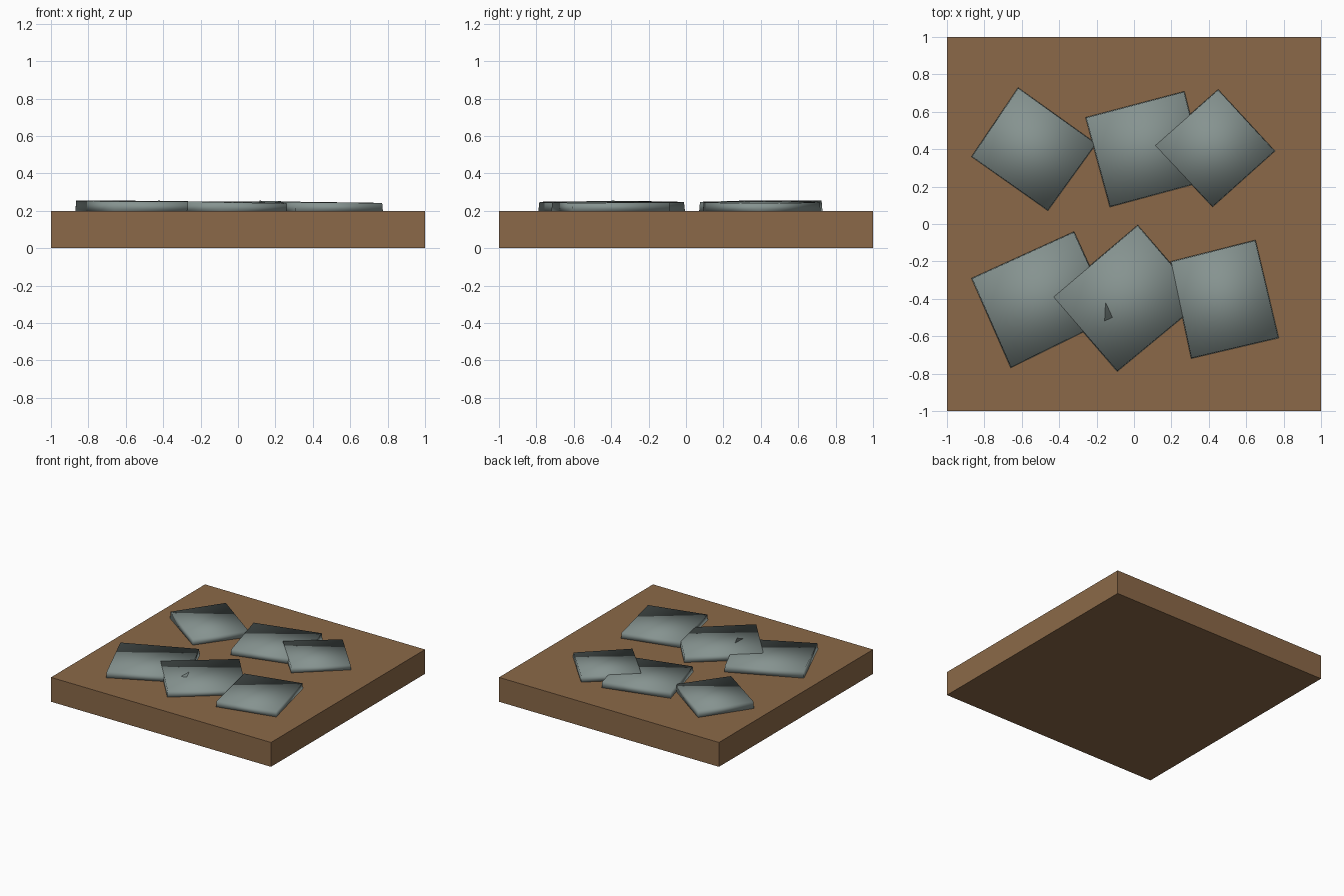
import bpy
from mathutils import Vector

if "Cube" in bpy.data.objects:
    bpy.data.objects.remove(bpy.data.objects["Cube"])


def material(name, rgb):
    m = bpy.data.materials.new(name)
    m.diffuse_color = (*rgb, 1)
    m.use_nodes = True
    m.node_tree.nodes["Principled BSDF"].inputs["Base Color"].default_value = m.diffuse_color
    return m


soil = material("brown_earth", (0.258, 0.141, 0.065))
stone = material("grey_stone", (0.238, 0.292, 0.279))

# Square earth block
bpy.ops.mesh.primitive_cube_add(size=1, location=(0, 0, 0.1))
block = bpy.context.object
block.name = "earth_block"
block.scale = (2, 2, 0.2)
block.data.materials.append(soil)


def slab(name, corners, tops):
    """Softly shaded paving slab: clockwise corners and their top heights."""
    pts = [Vector(c) for c in reversed(corners)]
    heights = list(reversed(tops))
    mid = sum(pts, Vector((0, 0))) / 4
    verts = [(p.x, p.y, 0.195) for p in pts]
    for p, z in zip(pts, heights):
        q = mid + (p - mid) * 0.985
        verts.append((q.x, q.y, z))
    faces = [(3, 2, 1, 0), (4, 5, 6, 7)]
    faces += [(i, (i + 1) % 4, (i + 1) % 4 + 4, i + 4) for i in range(4)]
    mesh = bpy.data.meshes.new(name)
    mesh.from_pydata(verts, [], faces)
    mesh.materials.append(stone)
    mesh.shade_smooth()
    bpy.context.collection.objects.link(bpy.data.objects.new(name, mesh))


# Back row of paving slabs
slab("back_left_slab", [(-.62, .73), (-.20, .43), (-.46, .07), (-.87, .36)],
     (.255, .248, .248, .256))
slab("back_middle_slab", [(-.26, .57), (.27, .71), (.39, .23), (-.13, .09)],
     (.25, .25, .246, .246))
slab("back_right_slab", [(.45, .72), (.755, .39), (.42, .09), (.11, .42)],
     (.245, .238, .245, .254))

# Front row of paving slabs
slab("front_left_slab", [(-.87, -.29), (-.32, -.04), (-.11, -.50), (-.66, -.77)],
     (.252, .25, .248, .25))
slab("front_middle_slab", [(.02, -.005), (.37, -.41), (-.09, -.79), (-.435, -.39)],
     (.246, .238, .246, .254))
slab("front_right_slab", [(.195, -.20), (.65, -.085), (.775, -.61), (.305, -.72)],
     (.248, .245, .242, .246))
